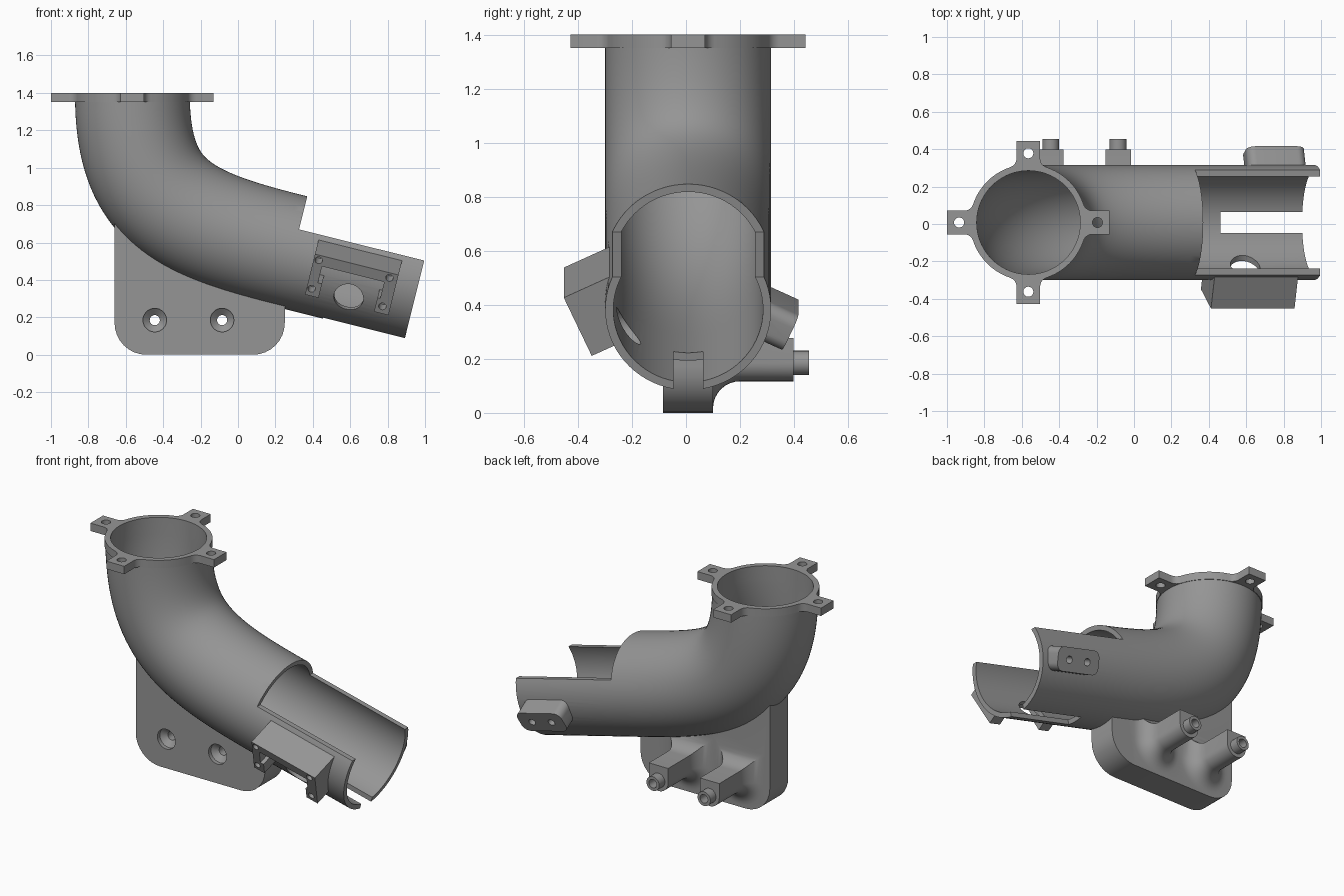
import bpy, bmesh, math
from mathutils import Vector

if "Cube" in bpy.data.objects:
    bpy.data.objects.remove(bpy.data.objects["Cube"])

Y0 = 0.008
R_OUT, R_IN = 0.307, 0.277
TILT = math.radians(14)
THETA = math.radians(25)
D = Vector((math.cos(TILT), 0, -math.sin(TILT)))      # along the trough
N = Vector((math.sin(TILT), 0, math.cos(TILT)))       # trough "up"
O = Vector((0.296, Y0, 0.549))                        # start of the trough on the axis
X, Y, Z = Vector((1, 0, 0)), Vector((0, 1, 0)), Vector((0, 0, 1))

grey = bpy.data.materials.new("plastic_grey")
grey.diffuse_color = (0.3, 0.3, 0.3, 1)
grey.use_nodes = True
grey.node_tree.nodes["Principled BSDF"].inputs["Base Color"].default_value = grey.diffuse_color


def loft(name, rings):
    """Closed solid through a list of equal-length point rings."""
    bm = bmesh.new()
    vs = [[bm.verts.new(p) for p in r] for r in rings]
    k = len(vs[0])
    for a, b in zip(vs, vs[1:]):
        for i in range(k):
            bm.faces.new((a[i], a[(i + 1) % k], b[(i + 1) % k], b[i]))
    bm.faces.new(vs[0])
    bm.faces.new(vs[-1])
    bmesh.ops.recalc_face_normals(bm, faces=bm.faces)
    me = bpy.data.meshes.new(name)
    bm.to_mesh(me)
    bm.free()
    me.materials.append(grey)
    ob = bpy.data.objects.new(name, me)
    bpy.context.collection.objects.link(ob)
    return ob


def prism(name, pts, frame, lo, hi):
    """Extrude a 2D outline along the third axis of frame (origin, a, b, c)."""
    o, a, b, c = frame
    return loft(name, [[o + a * p + b * q + c * h for p, q in pts] for h in (lo, hi)])


def arc(cx, cy, r, a0, a1, n=8):
    return [(cx + r * math.cos(math.radians(a0 + (a1 - a0) * i / n)),
             cy + r * math.sin(math.radians(a0 + (a1 - a0) * i / n))) for i in range(n + 1)]


def circle(cx, cy, r, n=32):
    return arc(cx, cy, r, 0, 360, n)[:-1]


def rect(x0, x1, y0, y1):
    return [(x0, y0), (x1, y0), (x1, y1), (x0, y1)]


def rounded(x0, x1, y0, y1, r):
    return (arc(x1 - r, y1 - r, r, 0, 90) + arc(x0 + r, y1 - r, r, 90, 180)
            + arc(x0 + r, y0 + r, r, 180, 270) + arc(x1 - r, y0 + r, r, 270, 360))


def combine(ob, other, op):
    """Apply a boolean and throw the tool away."""
    m = ob.modifiers.new("bool", 'BOOLEAN')
    m.operation, m.solver, m.object = op, 'EXACT', other
    bpy.context.view_layer.objects.active = ob
    bpy.ops.object.modifier_apply(modifier=m.name)
    bpy.data.objects.remove(other, do_unlink=True)


def sweep(name, r, top, end, n=72):
    """Round bar along the elbow path."""
    p0, p3 = Vector((-0.565, Y0, 1.4)), O
    p1, p2 = p0 - Z * 0.59, p3 - D * 0.62
    path = [(Vector((p0.x, Y0, top)), -Z)]
    for i in range(2, 37):
        t = i / 36
        s = 1 - t
        p = p0 * s**3 + p1 * 3 * s * s * t + p2 * 3 * s * t * t + p3 * t**3
        g = (p1 - p0) * s * s + (p2 - p1) * 2 * s * t + (p3 - p2) * t * t
        path.append((p, g.normalized()))
    path.append((O + D * end, D))
    return loft(name, [[p + Y * u + g.cross(Y) * v for u, v in circle(0, 0, r, n)]
                       for p, g in path])


# main pipe
body = sweep("elbow_duct", R_OUT, 1.38, 0.69)

# top flange with four filleted tabs
W, F, L, RF = 0.063, 0.05, 0.435, 0.311
cx = math.sqrt((RF + F)**2 - (W + F)**2)
aw = math.degrees(math.atan2(W + F, cx))
tab = (arc(cx, -W - F, F, 180 - aw, 90, 6) + [(L, -W), (L, W)]
       + arc(cx, W + F, F, 270, 180 + aw, 6) + arc(0, 0, RF, aw, 90 - aw, 10)[1:-1])
outline = []
for k in range(4):
    c, s = round(math.cos(k * math.pi / 2)), round(math.sin(k * math.pi / 2))
    outline += [(c * x - s * y, s * x + c * y) for x, y in tab]
FL = (Vector((-0.565, Y0, 0)), X, Y, Z)
adds = [prism("flange", outline, FL, 1.35, 1.4)]

# foot plate
XZ = (Vector((0, 0, 0)), X, Z, Y)
foot = ([(0.25, 0.45), (-0.66, 0.75)] + arc(-0.49, 0.17, 0.17, 180, 270)
        + arc(0.08, 0.17, 0.17, 270, 360))
adds.append(prism("foot_plate", foot, XZ, -0.085, 0.1))

# flared bosses with pins on the back of the plate
HOLES, HZ = (-0.445, -0.085), 0.185
for hx in HOLES:
    stations = [(0.03, 0.1)]
    for i in range(9):
        a = i * math.pi / 16
        stations.append((0.2 - 0.1 * math.cos(a), 0.1 * (1 - math.sin(a))))
    stations.append((0.398, 0))
    rings = []
    for y, o in stations:
        w = 0.068 + o
        sec = arc(hx, HZ, w, 180, 360, 16) + [(hx + w, HZ + 0.093 + o), (hx - w, HZ + 0.093 + o)]
        rings.append([Vector((u, y, v)) for u, v in sec])
    adds.append(loft("boss", rings))
    adds.append(prism("pin", circle(hx, HZ, 0.045), XZ, 0.36, 0.455))

# tilted frames for the side mounts: along, up the face, outward
FRONT = (O, D, N * math.cos(THETA) - Y * math.sin(THETA), -Y * math.cos(THETA) - N * math.sin(THETA))
BACK = (O, D, N * math.cos(THETA) + Y * math.sin(THETA), Y * math.cos(THETA) - N * math.sin(THETA))

# U-shaped bracket on the front side
bracket = prism("bracket", rect(0.115, 0.575, -0.035, 0.21), FRONT, 0.2, 0.41)
pocket = [(0.19, -0.1), (0.495, -0.1), (0.495, 0.05), (0.51, 0.05), (0.51, 0.15),
          (0.167, 0.15), (0.167, 0.05), (0.19, 0.05)]
combine(bracket, prism("pocket", pocket, FRONT, 0.1, 0.5), 'DIFFERENCE')
for s in (0.142, 0.532):
    for v in (0.007, 0.18):
        combine(bracket, prism("screw", circle(s, v, 0.02, 20), FRONT, 0.34, 0.5), 'DIFFERENCE')
adds.append(bracket)

# rounded pad on the back side
adds.append(prism("pad", rounded(0.33, 0.65, -0.01, 0.135, 0.045), BACK, 0.2, 0.387))

for part in adds:
    combine(body, part, 'UNION')

# bore, open trough, bottom slot, window and screw holes
cuts = [sweep("bore", R_IN, 1.45, 0.75),
        prism("trough", rect(0, 0.9, 0.125, 0.5), (O, D, N, Y), -0.6, 0.6),
        prism("slot", rect(0.24, 0.9, -0.45, -0.15), (O, D, N, Y), -0.055, 0.055),
        prism("window", circle(0.345, -0.04, 0.08), FRONT, 0.15, 0.5)]
for s in (0.42, 0.56):
    cuts.append(prism("pad_hole", circle(s, 0.062, 0.022, 20), BACK, 0.33, 0.5))
for k in range(4):
    a = k * math.pi / 2
    cuts.append(prism("tab_hole", circle(0.37 * math.cos(a), 0.37 * math.sin(a), 0.027, 24),
                      FL, 1.3, 1.45))
for hx in HOLES:
    prof = [(-0.12, 0.063), (-0.06, 0.063), (-0.03, 0.027), (0.5, 0.027)]
    cuts.append(loft("countersink", [[Vector((u, y, v)) for u, v in circle(hx, HZ, r)]
                                     for y, r in prof]))
for c in cuts:
    combine(body, c, 'DIFFERENCE')

bpy.ops.object.select_all(action='DESELECT')
body.select_set(True)
bpy.context.view_layer.objects.active = body
bpy.ops.object.shade_smooth_by_angle(angle=math.radians(30))
